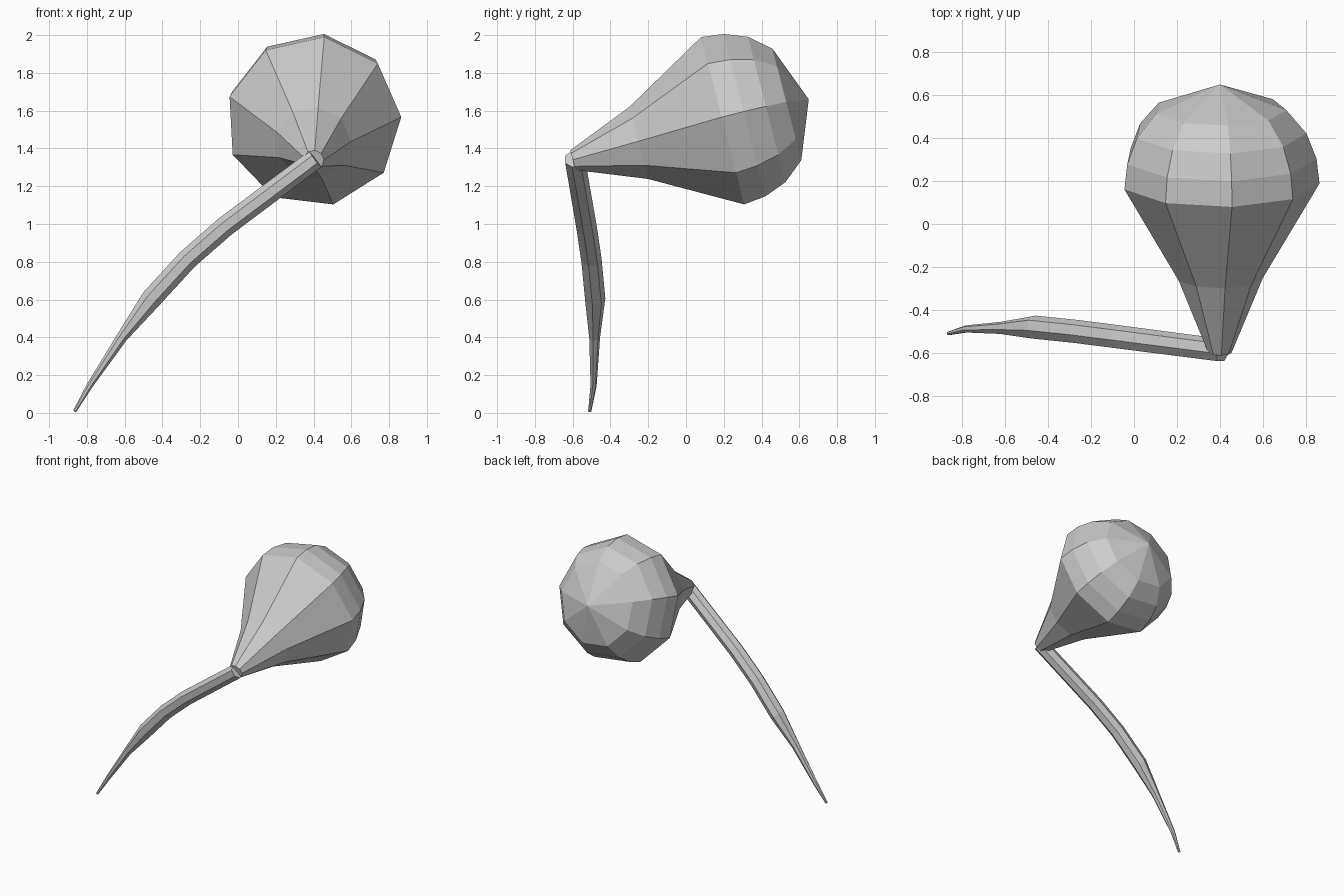
import bpy, bmesh, math
from mathutils import Vector

if "Cube" in bpy.data.objects:
    bpy.data.objects.remove(bpy.data.objects["Cube"])


def add_loft(name, rings, tip=None):
    """Skin flat faces over rings of points; cap the start, and cap or point the end."""
    bm = bmesh.new()
    loops = [[bm.verts.new(p) for p in ring] for ring in rings]
    n = len(loops[0])
    for a, b in zip(loops, loops[1:]):
        for i in range(n):
            j = (i + 1) % n
            bm.faces.new((a[i], a[j], b[j], b[i]))
    bm.faces.new(loops[0])
    if tip is None:
        bm.faces.new(loops[-1])
    else:
        end = bm.verts.new(tip)
        for i in range(n):
            bm.faces.new((loops[-1][i], loops[-1][(i + 1) % n], end))
    bmesh.ops.recalc_face_normals(bm, faces=bm.faces)
    mesh = bpy.data.meshes.new(name)
    bm.to_mesh(mesh)
    bm.free()
    obj = bpy.data.objects.new(name, mesh)
    bpy.context.collection.objects.link(obj)
    return obj


def ring(center, side, up, radius, count, phase):
    angles = [math.radians(phase) + math.tau * i / count for i in range(count)]
    return [center + radius * (math.cos(a) * side + math.sin(a) * up) for a in angles]


# Balloon: nine-sided lathe about a tilted axis (distance behind the crown, radius)
crown = Vector((0.40, 0.65, 1.66))
axis = Vector((0, 0.968, 0.25)).normalized()
side = Vector((1, 0, 0))
up = side.cross(axis)
profile = [(1.29, 0.055), (0.93, 0.20), (0.47, 0.465),
           (0.35, 0.451), (0.229, 0.404), (0.119, 0.31)]
add_loft("balloon", [ring(crown - t * axis, side, up, r, 9, 83) for t, r in profile], crown)

# String: tapering tube swept along a bent path (x, y, z, radius)
path = [(0.41, -0.59, 1.345, 0.055), (-0.07, -0.528, 0.985, 0.056),
        (-0.265, -0.503, 0.815, 0.056), (-0.458, -0.483, 0.605, 0.056),
        (-0.615, -0.485, 0.40, 0.03), (-0.785, -0.49, 0.145, 0.017),
        (-0.865, -0.51, 0.008, 0.009)]
points = [Vector(p[:3]) for p in path]
rings = []
for i, p in enumerate(points):
    before = (p - points[i - 1]).normalized() if i else Vector()
    after = (points[i + 1] - p).normalized() if i + 1 < len(points) else Vector()
    along = (before + after).normalized()
    across = along.cross(Vector((0, 1, 0))).normalized()
    depth = across.cross(along)
    rings.append(ring(p, across, depth, path[i][3], 7, 90))
add_loft("string", rings)
